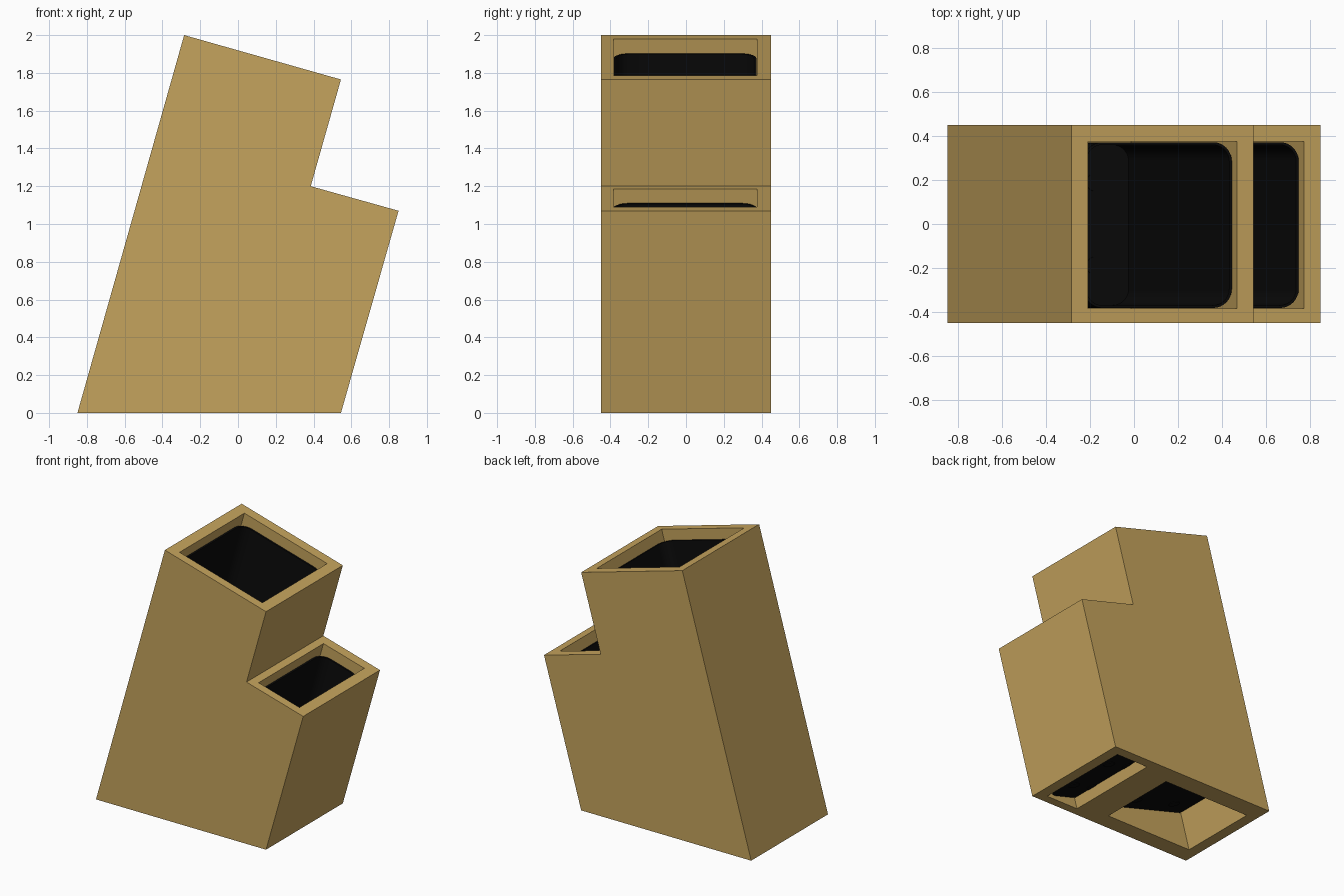
import bpy, bmesh, math
from mathutils import Matrix

if "Cube" in bpy.data.objects:
    bpy.data.objects.remove(bpy.data.objects["Cube"])

LEAN = math.atan2(0.565, 2.0)
C, S = math.cos(LEAN), math.sin(LEAN)
# Leaning frame: local x across the block, local z along its length
FRAME = Matrix.Translation((-0.85, 0, 0)) @ Matrix.Rotation(LEAN, 4, 'Y')
Y0, Y1 = -0.385, 0.375


def material(name, color):
    m = bpy.data.materials.new(name)
    m.diffuse_color = color
    m.use_nodes = True
    m.node_tree.nodes["Principled BSDF"].inputs["Base Color"].default_value = m.diffuse_color
    return m


wood = material("wood", (0.56, 0.37, 0.11, 1))
black = material("black_plastic", (0.003, 0.003, 0.003, 1))


def make_object(name, bm, mat=None):
    bmesh.ops.recalc_face_normals(bm, faces=bm.faces)
    me = bpy.data.meshes.new(name)
    bm.to_mesh(me)
    bm.free()
    ob = bpy.data.objects.new(name, me)
    bpy.context.collection.objects.link(ob)
    if mat:
        me.materials.append(mat)
    return ob


def to_local(x, z):
    return (x + 0.85) * C - z * S, (x + 0.85) * S + z * C


def cut_box(target, x0, x1, y0, y1, z0, z1):
    bm = bmesh.new()
    bmesh.ops.create_cube(bm, size=1)
    for v in bm.verts:
        v.co = (x1 if v.co.x > 0 else x0, y1 if v.co.y > 0 else y0, z1 if v.co.z > 0 else z0)
    cutter = make_object("cutter", bm)
    cutter.hide_render = True
    mod = target.modifiers.new("cut", 'BOOLEAN')
    mod.operation, mod.solver, mod.object = 'DIFFERENCE', 'EXACT', cutter
    bpy.context.view_layer.objects.active = target
    bpy.ops.object.modifier_apply(modifier=mod.name)
    bpy.data.objects.remove(cutter)


# Stepped wooden block
profile = [(-0.85, 0), (0.545, 0), (0.85, 1.07), (0.385, 1.2), (0.545, 1.765), (-0.285, 2.0)]
bm = bmesh.new()
face = bm.faces.new([bm.verts.new((p, -0.45, s)) for p, s in (to_local(*q) for q in profile)])
ext = bmesh.ops.extrude_face_region(bm, geom=[face])
bmesh.ops.translate(bm, vec=(0, 0.9, 0), verts=[g for g in ext["geom"] if isinstance(g, bmesh.types.BMVert)])
block = make_object("block_body", bm, wood)

# Two wells, each with a narrower through opening that leaves a ledge
cut_box(block, 0.079, 0.783, -0.32, 0.303, -0.3, 0.5)
cut_box(block, 0.078, 0.784, Y0, Y1, 0.30, 2.3)
cut_box(block, 1.006, 1.265, Y0 + 0.001, Y1 - 0.001, -0.3, 0.5)
cut_box(block, 0.918, 1.266, Y0, Y1, 0.365, 2.3)
block.matrix_world = FRAME


def rounded_loop(bm, x0, x1, y0, y1, r, z, n=8):
    corners = [(x1 - r, y1 - r), (x0 + r, y1 - r), (x0 + r, y0 + r), (x1 - r, y0 + r)]
    verts = []
    for k, (cx, cy) in enumerate(corners):
        for i in range(n + 1):
            a = math.pi / 2 * (k + i / n)
            verts.append(bm.verts.new((cx + r * math.cos(a), cy + r * math.sin(a), z)))
    return verts


def liner(name, x0, x1, bottom, top):
    """Open-topped thin tray with rounded corners and small floor studs."""
    bm = bmesh.new()
    loops = []
    for inset, z in ((0.003, bottom), (0.003, top), (0.015, top), (0.015, bottom + 0.014)):
        loops.append(rounded_loop(bm, x0 + inset, x1 - inset, Y0 + inset, Y1 - inset, 0.09 - inset, z))
    for a, b in zip(loops, loops[1:]):
        for i in range(len(a)):
            j = (i + 1) % len(a)
            bm.faces.new((a[i], a[j], b[j], b[i]))
    bm.faces.new(loops[0])
    bm.faces.new(loops[-1])
    mid, half = (x0 + x1) / 2, (x1 - x0) / 4
    for sx in (-1, 1):
        for sy in (-1, 1):
            bmesh.ops.create_cone(bm, cap_ends=True, segments=20, radius1=0.04, radius2=0.04, depth=0.024,
                                  matrix=Matrix.Translation((mid + sx * half, sy * 0.19, bottom + 0.008)))
    ob = make_object(name, bm, black)
    ob.matrix_world = FRAME
    bpy.ops.object.select_all(action='DESELECT')
    ob.select_set(True)
    bpy.context.view_layer.objects.active = ob
    bpy.ops.object.shade_smooth_by_angle(angle=math.radians(30))


# Black trays inside the wells
liner("tall_liner", 0.078, 0.784, 0.301, 2.0)
liner("short_liner", 0.918, 1.266, 0.366, 1.414)
